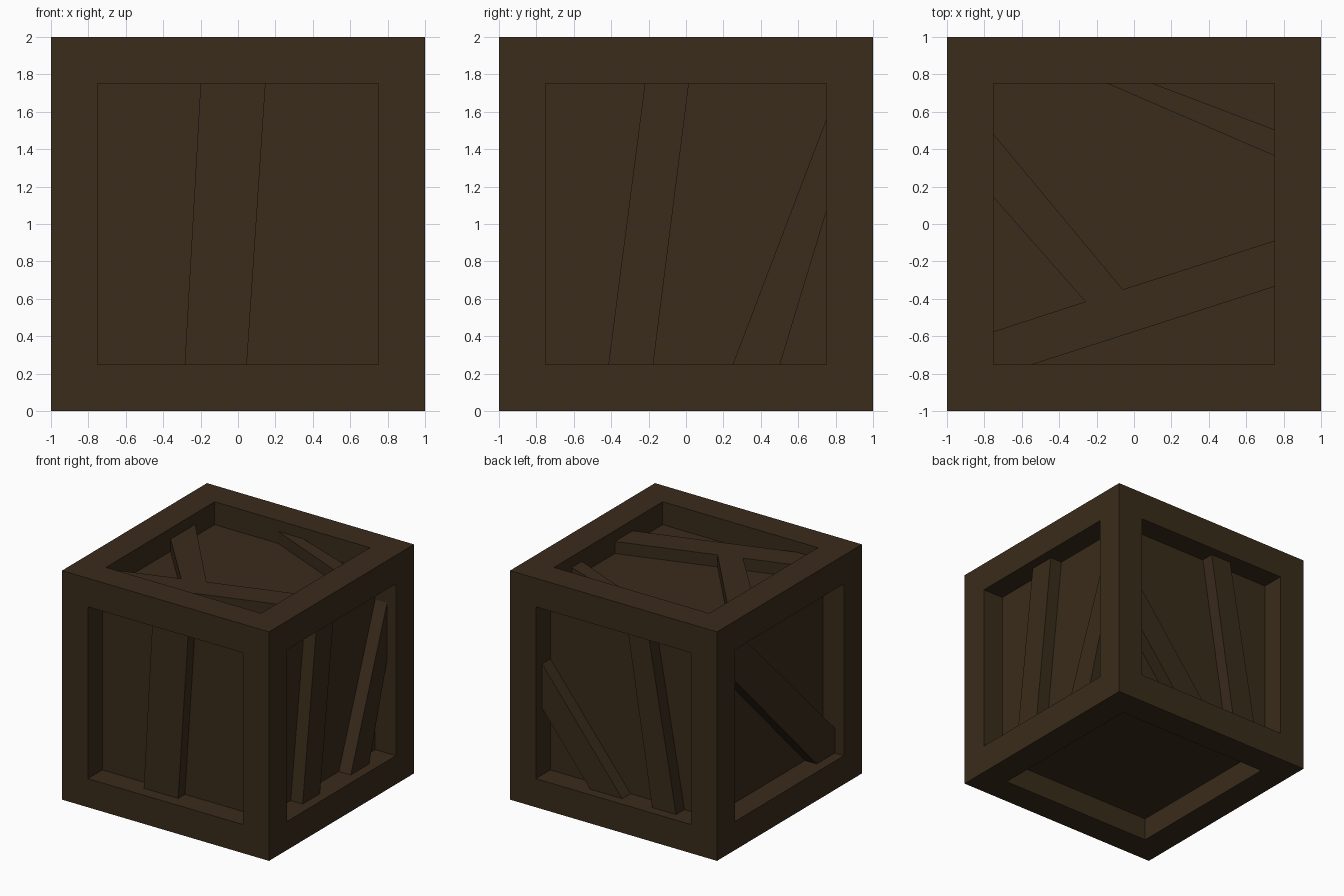
import bpy, bmesh

if "Cube" in bpy.data.objects:
    bpy.data.objects.remove(bpy.data.objects["Cube"])

wood = bpy.data.materials.new("dark_wood")
wood.diffuse_color = (0.042, 0.025, 0.011, 1)
wood.use_nodes = True
wood.node_tree.nodes["Principled BSDF"].inputs["Base Color"].default_value = wood.diffuse_color

PANEL = 0.80  # distance of the recessed panels from the crate centre


def finish(name, bm):
    bmesh.ops.recalc_face_normals(bm, faces=bm.faces)
    mesh = bpy.data.meshes.new(name)
    bm.to_mesh(mesh)
    bm.free()
    mesh.materials.append(wood)
    obj = bpy.data.objects.new(name, mesh)
    bpy.context.collection.objects.link(obj)
    return obj


# Map (along, up, distance from centre) onto each side of the crate
SIDES = {
    "front": lambda u, v, d: (u, -d, v),
    "back": lambda u, v, d: (u, d, v),
    "right": lambda u, v, d: (d, u, v),
    "left": lambda u, v, d: (-d, u, v),
    "top": lambda u, v, d: (u, v, 1 + d),
}


def plank(name, side, outline, outer):
    """Flat board: outline drawn on a side, from the panel out to `outer`."""
    place = SIDES[side]
    bm = bmesh.new()
    base = [bm.verts.new(place(u, v, PANEL)) for u, v in outline]
    face = [bm.verts.new(place(u, v, outer)) for u, v in outline]
    bm.faces.new(base)
    bm.faces.new(face)
    for i in range(len(outline)):
        j = (i + 1) % len(outline)
        bm.faces.new((base[i], base[j], face[j], face[i]))
    return finish(name, bm)


# Crate body: inset every side of a cube, then extrude the panels inwards
bm = bmesh.new()
bmesh.ops.create_cube(bm, size=2)
bmesh.ops.translate(bm, verts=bm.verts, vec=(0, 0, 1))
sides = bm.faces[:]
bmesh.ops.inset_individual(bm, faces=sides, thickness=0.25, use_even_offset=True)
for panel in bmesh.ops.extrude_discrete_faces(bm, faces=sides)["faces"]:
    panel.normal_update()
    bmesh.ops.translate(bm, verts=panel.verts, vec=panel.normal * (PANEL - 1))
finish("crate_frame", bm)

# Front board
plank("front_plank", "front",
      [(-0.285, 0.25), (0.047, 0.25), (0.147, 1.75), (-0.2, 1.75)], 0.893)

# Right side boards
plank("right_plank_upright", "right",
      [(-0.415, 0.25), (-0.175, 0.25), (0.015, 1.75), (-0.22, 1.75)], 0.915)
plank("right_plank_corner", "right",
      [(0.25, 0.25), (0.503, 0.25), (0.75, 1.065), (0.75, 1.56)], 0.915)

# Back boards
plank("back_plank_upright", "back",
      [(-0.545, 0.25), (-0.314, 0.25), (-0.076, 1.75), (-0.277, 1.75)], 0.915)
plank("back_plank_corner", "back",
      [(-0.024, 0.25), (0.285, 0.25), (0.75, 0.833), (0.75, 1.22)], 0.915)

# Left diagonal board, corner to corner
plank("left_plank_diagonal", "left",
      [(0.75, 1.53), (0.75, 1.75), (0.53, 1.75),
       (-0.75, 0.467), (-0.75, 0.25), (-0.5, 0.25)], 0.913)

# Top boards: long board with its joined brace, and corner board
plank("top_plank_with_brace", "top",
      [(-0.75, -0.575), (-0.26, -0.415), (-0.75, 0.14), (-0.75, 0.48),
       (-0.06, -0.35), (0.75, -0.09), (0.75, -0.335), (-0.54, -0.75),
       (-0.75, -0.75)], 0.905)
plank("top_plank_corner", "top",
      [(-0.14, 0.75), (0.75, 0.365), (0.75, 0.505), (0.105, 0.75)], 0.905)
